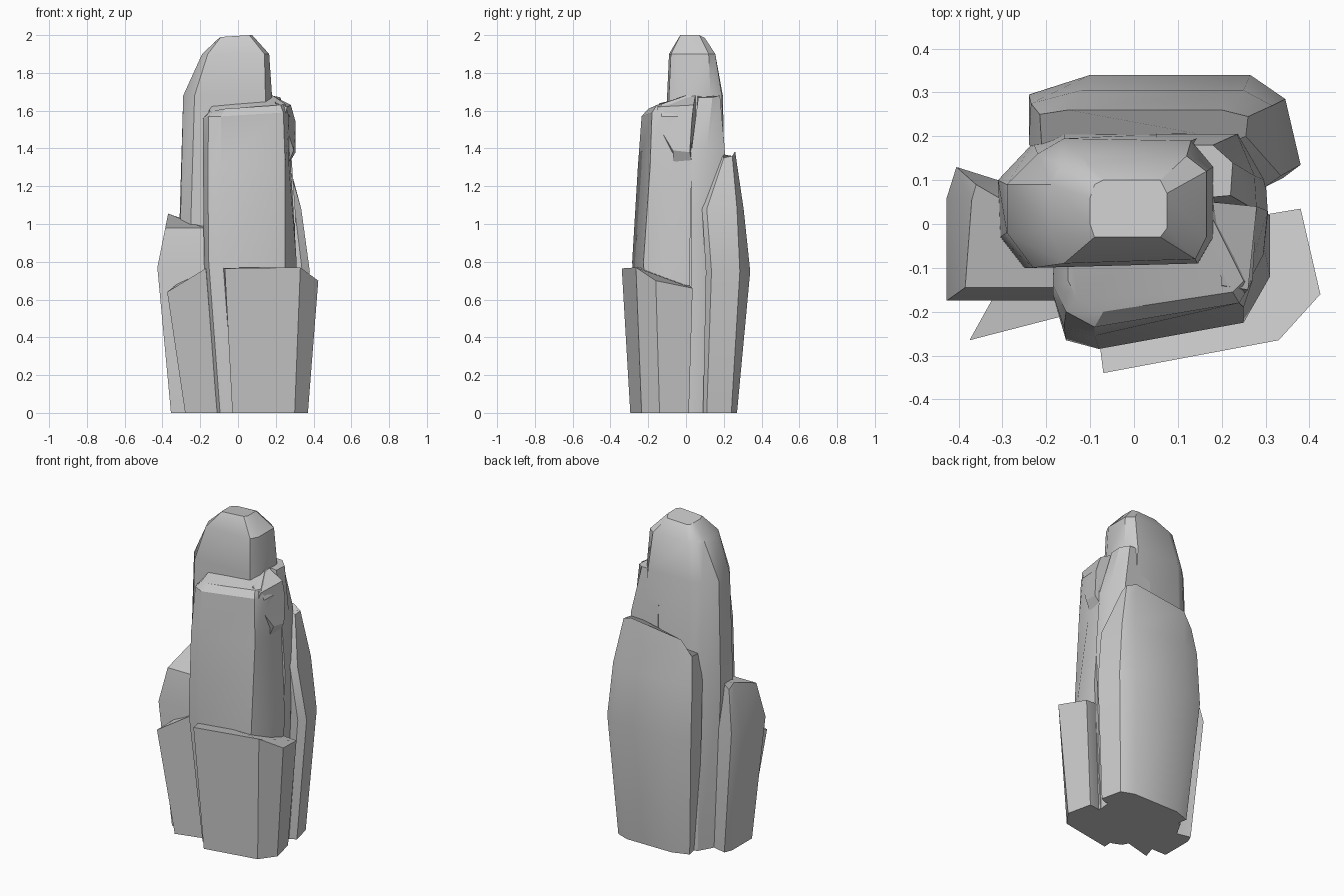
import bpy, math


def loft(name, levels):
    """Stack rings of equal point count; each level is (z, points), a point may carry its own z."""
    n = len(levels[0][1])
    verts = [(p[0], p[1], p[2] if len(p) > 2 else z) for z, ring in levels for p in ring]
    faces = [tuple(reversed(range(n)))]
    for k in range(len(levels) - 1):
        a, b = k * n, (k + 1) * n
        faces += [(a + i, a + (i + 1) % n, b + (i + 1) % n, b + i) for i in range(n)]
    faces.append(tuple(range(len(verts) - n, len(verts))))
    mesh = bpy.data.meshes.new(name)
    mesh.from_pydata(verts, [], faces)
    obj = bpy.data.objects.new(name, mesh)
    bpy.context.collection.objects.link(obj)
    bpy.ops.object.select_all(action='DESELECT')
    obj.select_set(True)
    bpy.context.view_layer.objects.active = obj
    bpy.ops.object.shade_smooth_by_angle(angle=math.radians(30))
    return obj


# Tall central pillar with the rounded peak
loft("main_pillar", [
    (0.00, [(-0.20, -0.10), (0.15, -0.08), (0.20, -0.02), (0.20, 0.13),
            (0.15, 0.20), (-0.12, 0.20), (-0.20, 0.17), (-0.25, 0.08), (-0.25, -0.04)]),
    (1.00, [(-0.25, -0.10), (0.16, -0.09), (0.20, -0.02), (0.20, 0.14),
            (0.18, 0.21), (-0.16, 0.21), (-0.23, 0.185), (-0.31, 0.10), (-0.305, -0.03)]),
    (1.68, [(-0.23, -0.10), (0.145, -0.09), (0.18, -0.03), (0.18, 0.13),
            (0.13, 0.19), (-0.16, 0.195), (-0.22, 0.16), (-0.29, 0.09), (-0.29, -0.02)]),
    (1.90, [(-0.16, -0.09), (0.14, -0.08), (0.165, -0.03), (0.165, 0.12),
            (0.12, 0.155), (-0.12, 0.155), (-0.17, 0.135), (-0.19, 0.09), (-0.19, -0.02)]),
    (2.00, [(-0.09, -0.03, 1.99), (0.06, -0.03), (0.075, -0.01), (0.075, 0.07),
            (0.06, 0.10, 1.985), (-0.07, 0.10, 1.98), (-0.09, 0.09, 1.98), (-0.10, 0.06, 1.985), (-0.10, 0.0, 1.985)]),
])

# Lower shoulder on the right of the pillar
loft("right_shoulder", [
    (0.00, [(0.05, 0.02), (0.26, 0.02), (0.27, 0.10), (0.21, 0.20), (0.05, 0.20)]),
    (1.05, [(0.05, 0.03), (0.305, 0.03), (0.30, 0.10), (0.25, 0.21), (0.05, 0.21)]),
    (1.40, [(0.05, 0.03), (0.28, 0.03), (0.275, 0.11), (0.235, 0.205), (0.05, 0.205)]),
    (1.68, [(0.05, 0.05, 1.70), (0.22, 0.065, 1.67), (0.225, 0.14, 1.67), (0.18, 0.18), (0.05, 0.18)]),
])

# Middle column at the front
loft("front_column", [
    (0.00, [(-0.115, -0.17), (-0.095, -0.215), (-0.04, -0.24), (0.20, -0.19),
            (0.27, -0.10), (0.265, 0.02), (-0.11, 0.02)]),
    (0.80, [(-0.18, -0.18), (-0.155, -0.265), (-0.08, -0.285), (0.25, -0.225),
            (0.31, -0.12), (0.31, 0.02), (-0.18, 0.03)]),
    (1.30, [(-0.185, -0.16), (-0.16, -0.235), (-0.09, -0.255), (0.25, -0.19),
            (0.27, -0.08), (0.28, 0.03), (-0.18, 0.02)]),
    (1.57, [(-0.185, -0.14, 1.555), (-0.155, -0.20), (-0.09, -0.235), (0.24, -0.18, 1.59),
            (0.27, -0.13), (0.28, 0.03), (-0.18, 0.0)]),
    (1.62, [(-0.15, -0.13, 1.595), (-0.13, -0.17, 1.60), (-0.07, -0.20, 1.61), (0.225, -0.155, 1.63),
            (0.25, -0.13, 1.635), (0.17, 0.03, 1.69), (-0.15, 0.02, 1.66)]),
])

# Overhanging block high on the right
loft("right_overhang", [
    (1.33, [(0.20, -0.07), (0.265, -0.07, 1.32), (0.275, 0.03), (0.20, 0.03)]),
    (1.40, [(0.20, -0.11), (0.295, -0.07, 1.39), (0.305, 0.02, 1.38), (0.20, 0.04)]),
    (1.54, [(0.20, -0.16), (0.245, -0.165, 1.55), (0.305, 0.03), (0.20, 0.05)]),
    (1.63, [(0.20, -0.14, 1.64), (0.26, -0.15, 1.62), (0.28, 0.04), (0.18, 0.05, 1.68)]),
])

# Broad slab across the back
loft("back_slab", [
    (0.00, [(-0.17, 0.13), (0.29, 0.09), (0.33, 0.11), (0.30, 0.24),
            (0.22, 0.27), (-0.09, 0.27), (-0.19, 0.235)]),
    (0.75, [(-0.24, 0.19), (0.34, 0.105), (0.38, 0.135), (0.345, 0.285),
            (0.265, 0.34), (-0.10, 0.34), (-0.24, 0.295)]),
    (1.08, [(-0.24, 0.18), (0.30, 0.085), (0.335, 0.11), (0.315, 0.27),
            (0.25, 0.305), (-0.12, 0.305), (-0.235, 0.275)]),
    (1.36, [(-0.21, 0.17, 1.24), (0.23, 0.19, 1.37), (0.255, 0.20, 1.35), (0.26, 0.245),
            (0.20, 0.26, 1.385), (-0.15, 0.26, 1.34), (-0.215, 0.25, 1.25)]),
])

# Short rock on the left
loft("left_rock", [
    (0.00, [(-0.355, -0.145), (-0.10, -0.145), (-0.10, 0.06), (-0.25, 0.08), (-0.335, 0.10), (-0.355, 0.05)]),
    (0.77, [(-0.427, -0.175), (-0.17, -0.175), (-0.17, 0.08), (-0.31, 0.10), (-0.405, 0.13), (-0.427, 0.06)]),
    (1.02, [(-0.385, -0.145, 0.98), (-0.18, -0.145, 0.98), (-0.18, 0.055), (-0.30, 0.055, 1.03),
            (-0.36, 0.09), (-0.37, 0.055, 1.055)]),
])

# Pointed wedge at the front left
loft("front_left_wedge", [
    (0.00, [(-0.28, -0.225), (-0.11, -0.18), (-0.10, -0.08), (-0.24, -0.10)]),
    (0.70, [(-0.375, -0.265, 0.64), (-0.17, -0.212, 0.765), (-0.16, -0.10, 0.77), (-0.30, -0.13)]),
])

# Wide block at the front right
loft("front_right_block", [
    (0.00, [(-0.03, -0.295), (0.30, -0.235), (0.37, -0.14), (0.335, 0.015), (0.22, 0.0), (-0.025, -0.20)]),
    (0.77, [(-0.07, -0.34, 0.765), (0.33, -0.265), (0.425, -0.16, 0.70), (0.38, 0.035, 0.66),
            (0.26, 0.015, 0.68), (-0.085, -0.22, 0.77)]),
])
